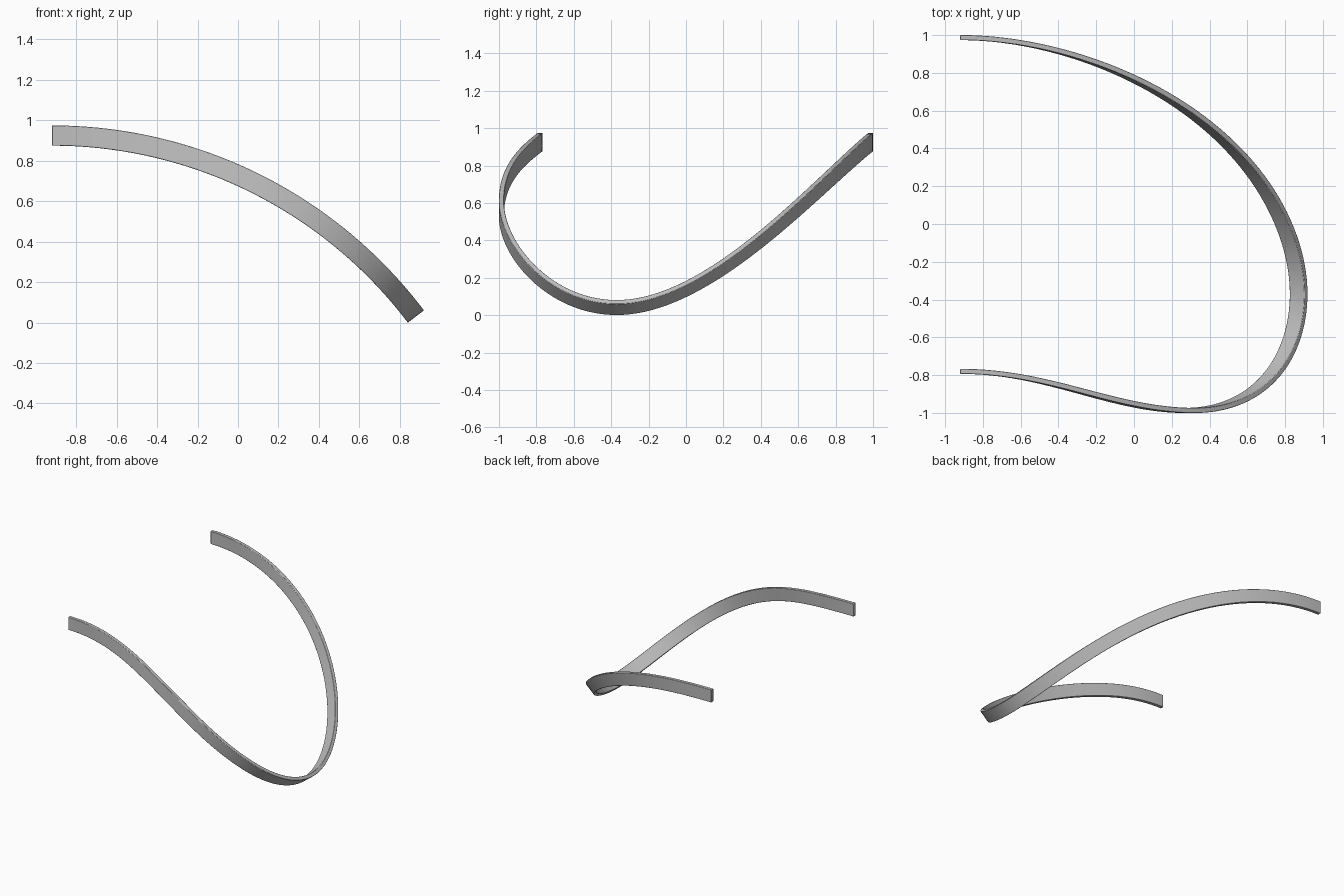
import bpy, bmesh, math
from mathutils import Vector
from mathutils.geometry import interpolate_bezier

cube = bpy.data.objects.get("Cube")
if cube:
    bpy.data.objects.remove(cube, do_unlink=True)

OUTER, WIDTH, THICK = 2.307, 0.1, 0.027   # bend radius, strip width, strip thickness
MID = OUTER - WIDTH / 2
TIP = 0.917 * MID                         # unrolled distance from the ends to the tip
START_X, TOP_Z = -0.92, 0.975

# Flat outline of the strip: back end, tip, front bulge, front end
segments = [
    [(0, 0.987), (0.45, 0.987), (1, 0.22), (1, -0.37)],
    [(1, -0.37), (1, -0.71), (0.83, -0.987), (0.62, -0.987)],
    [(0.62, -0.987), (0.39, -0.987), (0.23, -0.78), (0, -0.78)],
]
path = []
for seg in segments:
    pts = interpolate_bezier(*[Vector((u * TIP, y)) for u, y in seg], 49)
    path += [p.to_2d() for p in pts[(1 if path else 0):]]


def bend(p, radius):
    """Roll a flat point onto a cylinder that runs along y."""
    a = p.x / MID
    return (START_X + radius * math.sin(a), p.y,
            TOP_Z - OUTER + radius * math.cos(a))


# Sweep a rectangle along the path
bm = bmesh.new()
rings = []
for i, p in enumerate(path):
    t = (path[min(i + 1, len(path) - 1)] - path[max(i - 1, 0)]).normalized()
    if i in (0, len(path) - 1):
        t = Vector((1 if i == 0 else -1, 0))
    side = Vector((-t.y, t.x)) * THICK / 2
    corners = [(1, OUTER), (-1, OUTER), (-1, OUTER - WIDTH), (1, OUTER - WIDTH)]
    rings.append([bm.verts.new(bend(p + side * s, r)) for s, r in corners])
for a, b in zip(rings, rings[1:]):
    for k in range(4):
        n = (k + 1) % 4
        bm.faces.new((a[k], a[n], b[n], b[k]))
bm.faces.new(rings[0])
bm.faces.new(rings[-1][::-1])
bmesh.ops.recalc_face_normals(bm, faces=bm.faces)

mesh = bpy.data.meshes.new("curved_strip")
bm.to_mesh(mesh)
bm.free()
strip = bpy.data.objects.new("curved_strip", mesh)
bpy.context.collection.objects.link(strip)

# Plain grey finish
grey = bpy.data.materials.new("plain_grey")
grey.use_nodes = True
grey.diffuse_color = (0.52, 0.52, 0.52, 1)
grey.node_tree.nodes["Principled BSDF"].inputs["Base Color"].default_value = grey.diffuse_color
mesh.materials.append(grey)

# Slightly softened edges
bpy.ops.object.select_all(action="DESELECT")
strip.select_set(True)
bpy.context.view_layer.objects.active = strip
bpy.ops.object.shade_smooth_by_angle(angle=math.radians(35))
bevel = strip.modifiers.new("soft_edges", "BEVEL")
bevel.width = 0.003
bevel.segments = 2
bevel.limit_method = "ANGLE"
